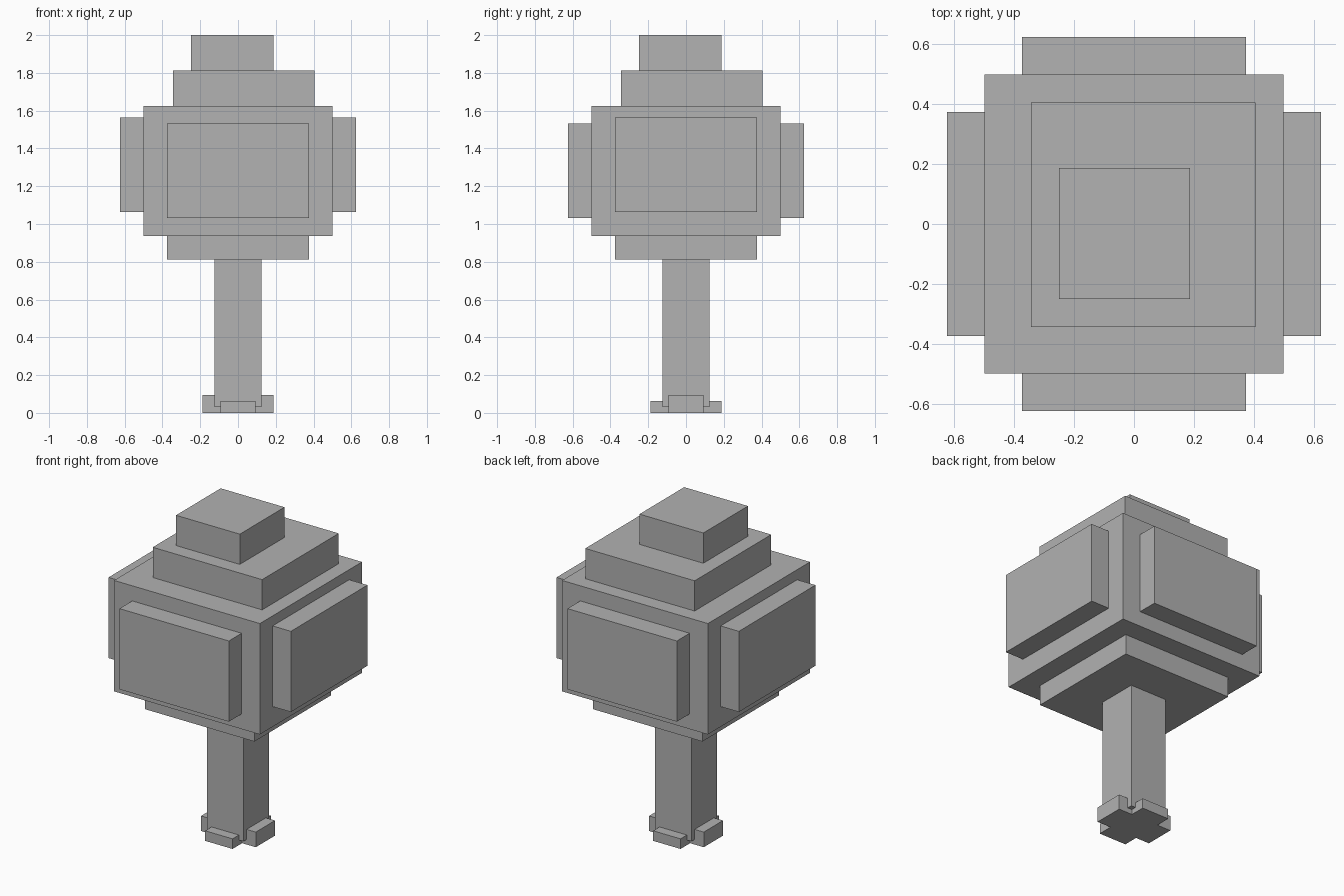
import bpy
import bmesh
from mathutils import Vector

UNIT = 1 / 32  # one block step

cube = bpy.data.objects.get("Cube")
if cube:
    bpy.data.objects.remove(cube, do_unlink=True)

grey = bpy.data.materials.new("plain_grey")
grey.use_nodes = True
colour = (0.445, 0.445, 0.445, 1)
grey.diffuse_color = colour
grey.node_tree.nodes["Principled BSDF"].inputs["Base Color"].default_value = colour


def block(name, low, high):
    """Box between two corners, given in block steps."""
    low, high = Vector(low) * UNIT, Vector(high) * UNIT
    bm = bmesh.new()
    bmesh.ops.create_cube(bm, size=1)
    for v in bm.verts:
        v.co = (low + high) / 2 + v.co * (high - low)
    mesh = bpy.data.meshes.new(name)
    bm.to_mesh(mesh)
    bm.free()
    mesh.materials.append(grey)
    obj = bpy.data.objects.new(name, mesh)
    bpy.context.collection.objects.link(obj)


def centred(name, half, bottom, top):
    block(name, (-half, -half, bottom), (half, half, top))


# Trunk and crown layers
centred("trunk", 4, 1, 26)
centred("crown_base", 12, 26, 30)
centred("crown_body", 16, 30, 52)

# Off-centre top tiers
block("crown_tier", (-11, -11, 52), (13, 13, 58))
block("crown_top", (-8, -8, 58), (6, 6, 64))

# Side leaf slabs: the left and right pair sits a step higher
block("right_slab", (-20, -12, 34), (-16, 12, 50))
block("left_slab", (16, -12, 34), (20, 12, 50))
block("front_slab", (-12, -20, 33), (12, -16, 49))
block("back_slab", (-12, 16, 33), (12, 20, 49))

# Cross-shaped roots: a tall bar side to side, low stubs front and back
block("side_roots", (-6, -3, 0), (6, 3, 3))
block("front_root", (-3, -6, 0), (3, -3, 2))
block("back_root", (-3, 3, 0), (3, 6, 2))
